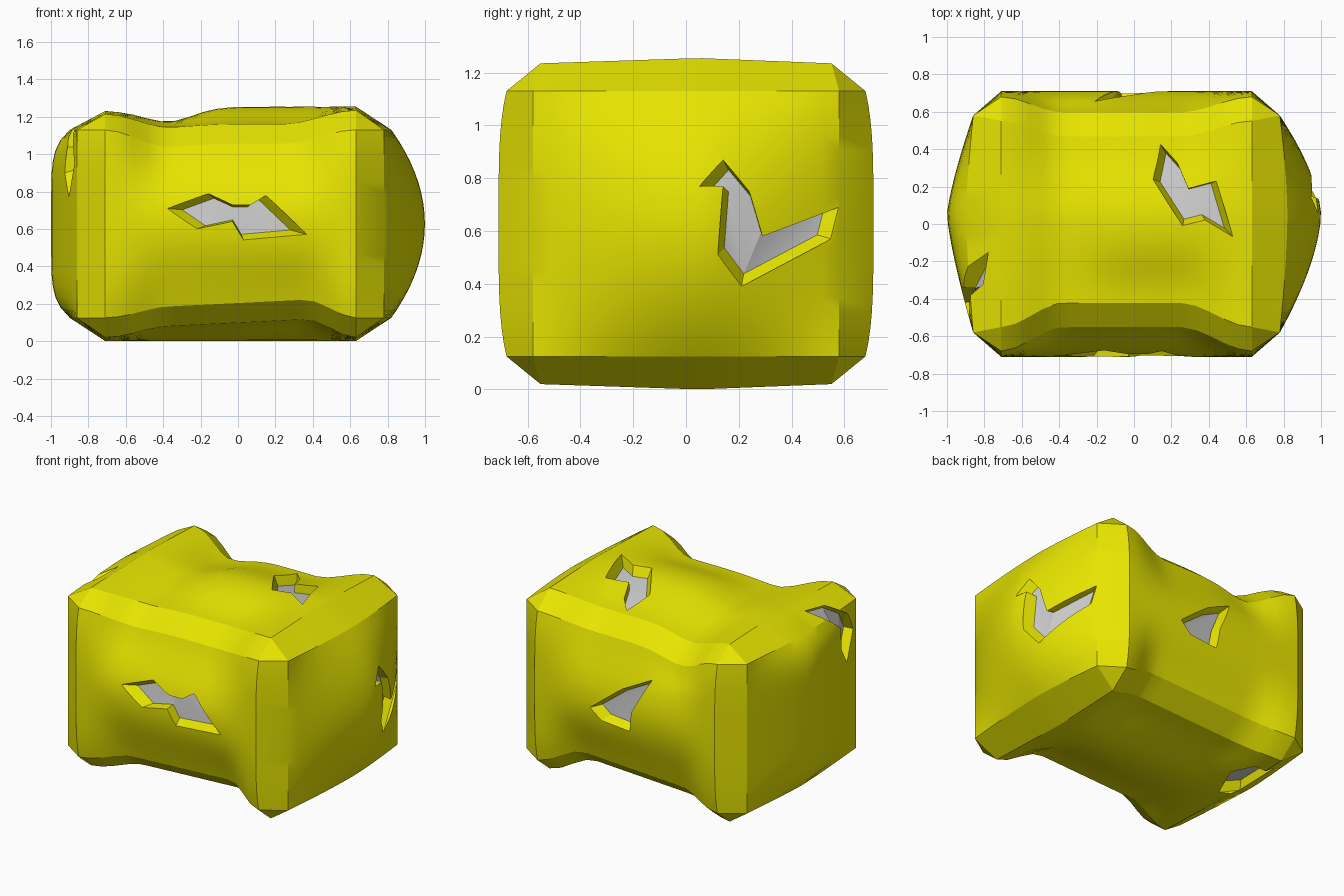
import bpy, bmesh
from math import exp
from mathutils import Vector
from mathutils.bvhtree import BVHTree

if "Cube" in bpy.data.objects:
    bpy.data.objects.remove(bpy.data.objects["Cube"])


def material(name, color):
    m = bpy.data.materials.new(name)
    m.diffuse_color = color
    m.use_nodes = True
    m.node_tree.nodes["Principled BSDF"].inputs["Base Color"].default_value = m.diffuse_color
    return m


yellow = material("yellow_shell", (0.8, 0.78, 0.0, 1))
grey = material("grey_core", (0.6, 0.6, 0.6, 1))


def smooth(a, b, t):
    t = max(0.0, min(1.0, (t - a) / (b - a)))
    return t * t * (3 - 2 * t)


def make_object(name, bm):
    me = bpy.data.meshes.new(name)
    bm.to_mesh(me)
    ob = bpy.data.objects.new(name, me)
    me.materials.append(yellow)
    me.materials.append(grey)
    bpy.context.collection.objects.link(ob)
    return ob


# Chamfered block: hull of the six panels' corners, then cut into a grid
bm = bmesh.new()
outer = ((-0.86, 0.78), (-0.69, 0.69), (0.02, 1.235))
inner = ((-0.71, 0.63), (-0.58, 0.58), (0.125, 1.13))
for axis in range(3):
    for n in range(8):
        idx = (n & 1, n >> 1 & 1, n >> 2)
        bm.verts.new([(outer if a == axis else inner)[a][idx[a]] for a in range(3)])
bmesh.ops.convex_hull(bm, input=bm.verts[:])
bmesh.ops.dissolve_limit(bm, angle_limit=0.02, verts=bm.verts[:], edges=bm.edges[:])
for axis in range(3):
    lo, hi = inner[axis]
    for i in range(1, 18):
        co, no = Vector(), Vector()
        co[axis], no[axis] = lo + (hi - lo) * i / 18, 1
        bmesh.ops.bisect_plane(bm, geom=bm.verts[:] + bm.edges[:] + bm.faces[:],
                               plane_co=co, plane_no=no)


def deform(p):
    x, y, z = p
    a = min(1, abs((y - 0.05) / (0.53 if y > 0.05 else 0.63)))
    d = abs(z - 0.6275)
    c = min(1, d / 0.5025)
    sy = 1 if y > 0 else -1
    sz = 1 if z > 0.6275 else -1
    q = p.copy()
    # Bulged end panels
    if x > 0.63:
        q.x += smooth(0.63, 0.78, x) * (1 - a ** 1.6) * (0.04 + 0.18 * (1 - c ** 2))
    if x < -0.71:
        q.x -= smooth(-0.71, -0.86, x) * (1 - a ** 1.3) * (0.04 + 0.10 * (1 - c ** 6))
    # Slight bulge of the long panels
    if abs(y) > 0.58:
        q.y += sy * (0.03 * (1 - c ** 4) - 0.01)
    if d > 0.55:
        q.y *= 0.95
        q.z += sz * 0.02 * (1 - a)
        if sz > 0:
            q.z -= 0.02 * smooth(-0.4, -0.71, x)
    # Crushed long edges and a dip across the top
    top = sz > 0
    w = smooth(-0.71, -0.38, x) * (1 - smooth(0.25 if top else 0.35, 0.63, x))
    ay = smooth(0.0, 0.62, abs(y))
    az = smooth(0.0, 0.54, d)
    q.y -= sy * (0.13 if top and y < 0 else 0.085) * w * ay * az
    q.z -= sz * (0.075 if top else 0.08 + 0.05 * x) * w * ay * az
    if top:
        dip = 0.08 * exp(-((x + 0.38) / 0.19) ** 2)
        q.z -= dip * smooth(0.2, 0.5, d) * (1 - (0.8 if y < 0 else 0.3) * ay)
    return q


for v in bm.verts:
    v.co = deform(v.co)
bmesh.ops.recalc_face_normals(bm, faces=bm.faces[:])
tree = BVHTree.FromBMesh(bm)
body = make_object("dented_block", bm)


def hit(axis, side, uv):
    start = Vector(uv[:axis] + (side * 3,) + uv[axis:])
    ray = Vector()
    ray[axis] = -side
    return tree.ray_cast(start, ray)[0], ray


cut = bmesh.new()


def tear(axis, side, scale, rim):
    """Tapered pit following the surface: yellow walls, grey floor."""
    n = len(rim)
    cu, cv = (sum(p[k] for p in rim) / n for k in range(2))
    floor = [(cu + (u - cu) * scale, cv + (v - cv) * scale) for u, v in rim]
    rings = []
    for pts, depth in ((rim, -0.2), (rim, -0.003), (floor, 0.06)):
        hits = [hit(axis, side, p) for p in pts]
        rings.append([cut.verts.new(co + ray * depth) for co, ray in hits])
    for r0, r1 in zip(rings, rings[1:]):
        for i in range(n):
            j = (i + 1) % n
            cut.faces.new((r0[i], r0[j], r1[j], r1[i]))
    cut.faces.new(rings[0])
    cut.faces.new(rings[-1]).material_index = 1


# Jagged tears on right, front, top, back, left and bottom
tear(0, 1, .82, [(.05, .77), (.14, .87), (.24, .75), (.29, .58), (.58, .69),
                 (.55, .57), (.21, .39), (.12, .51), (.14, .77)])
tear(1, -1, .77, [(-.38, .71), (-.16, .79), (-.03, .73), (.07, .73), (.15, .78),
                  (.37, .57), (.03, .54), (-.03, .64), (-.22, .60)])
tear(2, 1, .8, [(.14, .43), (.23, .33), (.29, .19), (.44, .23), (.53, -.07),
                (.38, .02), (.26, -.01), (.10, .24)])
tear(1, 1, .76, [(-.21, .88), (-.01, .78), (.22, .60), (.14, .53), (-.07, .51), (-.09, .65)])
tear(0, -1, .85, [(-.15, 1.19), (-.32, 1.17), (-.46, 1.08), (-.53, .95), (-.42, .77),
                  (-.33, .9), (-.34, 1.04)])
tear(2, -1, .76, [(-.78, .40), (-.63, .40), (-.56, .25), (-.64, .04), (-.76, .10)])
bmesh.ops.triangulate(cut, faces=cut.faces[:])
bmesh.ops.recalc_face_normals(cut, faces=cut.faces[:])
cutter = make_object("tear_cutter", cut)
cutter.hide_render = True

# Cut the tears and shade
mod = body.modifiers.new("tears", 'BOOLEAN')
mod.operation, mod.solver, mod.object = 'DIFFERENCE', 'EXACT', cutter
bpy.context.view_layer.objects.active = body
body.select_set(True)
cutter.select_set(False)
bpy.ops.object.modifier_apply(modifier=mod.name)
bpy.data.objects.remove(cutter)
bpy.ops.object.shade_smooth_by_angle(angle=0.4)
